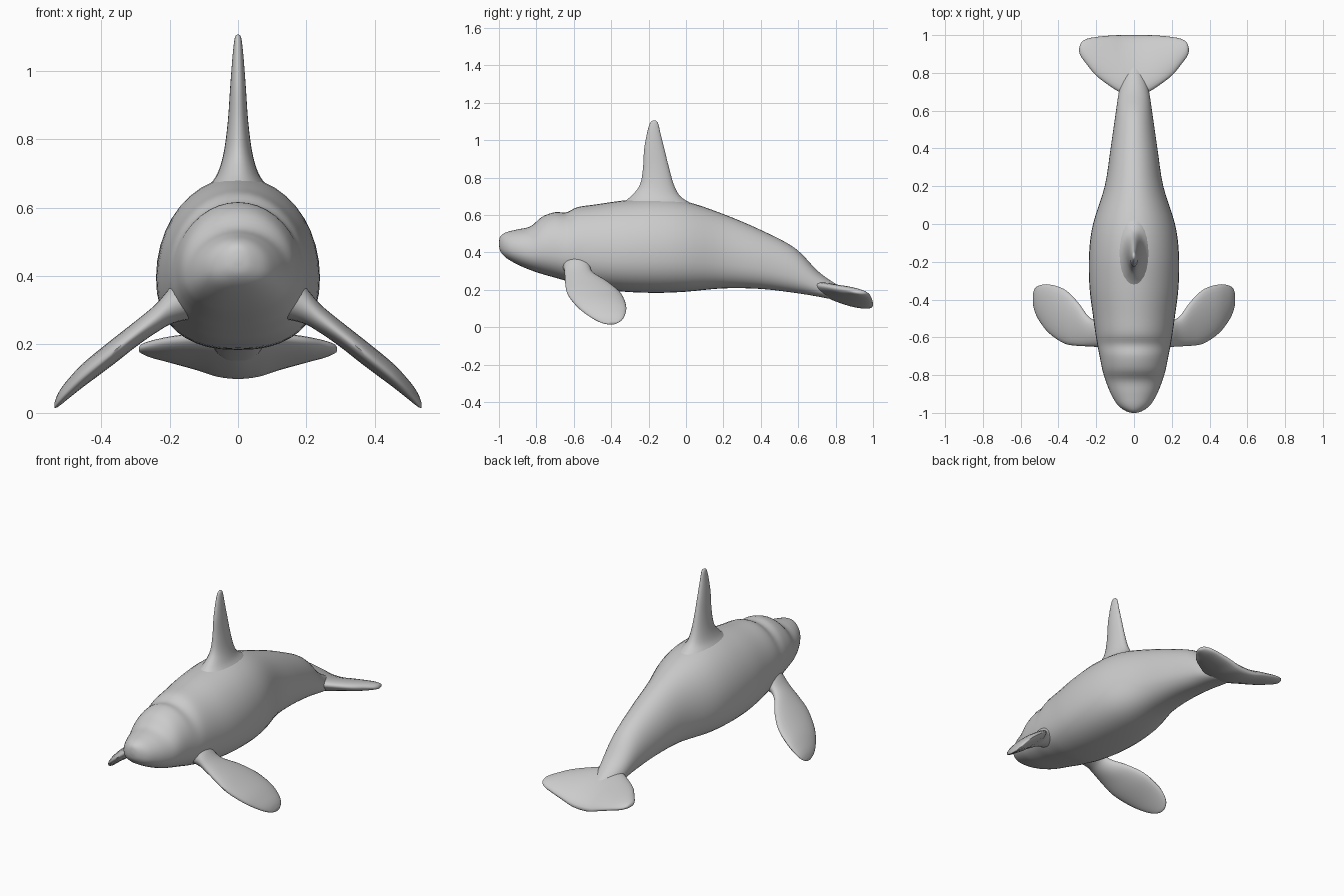
import bpy, bmesh, math

if "Cube" in bpy.data.objects:
    bpy.data.objects.remove(bpy.data.objects["Cube"])

grey = bpy.data.materials.new("soft_grey")
grey.diffuse_color = (0.6, 0.6, 0.6, 1)
grey.use_nodes = True
grey.node_tree.nodes["Principled BSDF"].inputs["Base Color"].default_value = grey.diffuse_color


def smooth_rows(rows, steps):
    """Catmull-Rom interpolation between rows of section values."""
    out = []
    for i in range(len(rows) - 1):
        p0, p1, p2 = rows[max(i - 1, 0)], rows[i], rows[i + 1]
        p3 = rows[min(i + 2, len(rows) - 1)]
        for s in range(steps):
            t = s / steps
            out.append([0.5 * (2 * b + (c - a) * t + (2 * a - 5 * b + 4 * c - d) * t * t
                               + (3 * b - a - 3 * c + d) * t ** 3)
                        for a, b, c, d in zip(p0, p1, p2, p3)])
    return out + [list(rows[-1])]


def loft(name, rows, section, sides, steps=4):
    """Skin rings made by section(row, cos, sin) and cap both ends."""
    bm = bmesh.new()
    rings = []
    for row in smooth_rows(rows, steps):
        angles = [2 * math.pi * k / sides for k in range(sides)]
        rings.append([bm.verts.new(section(row, math.cos(a), math.sin(a))) for a in angles])
    for r, q in zip(rings, rings[1:]):
        for k in range(sides):
            n = (k + 1) % sides
            bm.faces.new((r[k], r[n], q[n], q[k]))
    bm.faces.new(rings[0])
    bm.faces.new(rings[-1])
    bmesh.ops.recalc_face_normals(bm, faces=bm.faces)
    mesh = bpy.data.meshes.new(name)
    bm.to_mesh(mesh)
    bm.free()
    mesh.materials.append(grey)
    obj = bpy.data.objects.new(name, mesh)
    bpy.context.collection.objects.link(obj)
    bpy.ops.object.select_all(action='DESELECT')
    obj.select_set(True)
    bpy.context.view_layer.objects.active = obj
    bpy.ops.object.shade_smooth_by_angle(angle=math.radians(60))
    return obj


# Body: y, half width, top z, bottom z
body_rows = [
    (-1.0, .008, .455, .44), (-.992, .04, .487, .405), (-.96, .085, .508, .37),
    (-.90, .122, .523, .335), (-.83, .15, .54, .305), (-.77, .168, .59, .285),
    (-.70, .182, .615, .265), (-.64, .194, .614, .248), (-.58, .204, .642, .232),
    (-.48, .218, .657, .208), (-.33, .236, .678, .19), (-.16, .238, .69, .184),
    (0, .217, .672, .19), (.2, .155, .605, .208), (.4, .124, .52, .205),
    (.58, .098, .425, .184), (.7, .08, .305, .165), (.78, .06, .245, .15),
    (.86, .03, .2, .14)]


def body_section(row, c, s):
    y, w, top, bottom = row
    mid = bottom + (top - bottom) * .42
    if s >= 0:
        return (w * c, y, mid + (top - mid) * s)
    # fuller belly than back
    e = 2 / 2.4
    return (w * math.copysign(abs(c) ** e, c), y, mid - (mid - bottom) * abs(s) ** e)


loft("body", body_rows, body_section, 40)

# Dorsal fin: z, front y, rear y, half thickness
fin_rows = [
    (.61, -.40, .10, .12), (.66, -.345, .03, .087), (.70, -.295, -.03, .06), (.76, -.247, -.064, .042),
    (.85, -.23, -.09, .03), (.95, -.224, -.115, .023), (1.03, -.21, -.135, .017),
    (1.08, -.197, -.146, .012), (1.1, -.186, -.155, .008), (1.106, -.174, -.166, .002)]


def fin_section(row, c, s):
    z, y0, y1, t = row
    return (t * s, (y0 + y1) / 2 + (y1 - y0) / 2 * c, z)


loft("dorsal_fin", fin_rows, fin_section, 24)


# Wing-like parts: x, front y, rear y, front z, rear z, half thickness
def wing_section(row, c, s):
    x, y0, y1, z0, z1, t = row
    u = (1 + c) / 2
    return (x, y0 + (y1 - y0) * u, z0 + (z1 - z0) * u + t * s)


# Flippers
flipper_rows = [
    (.13, -.67, -.48, .345, .345, .07), (.19, -.653, -.51, .318, .318, .056),
    (.24, -.648, -.49, .276, .276, .042), (.3, -.645, -.41, .23, .23, .038),
    (.37, -.632, -.345, .175, .175, .038), (.45, -.578, -.32, .11, .115, .035),
    (.5, -.515, -.325, .062, .07, .028), (.525, -.465, -.342, .035, .042, .02),
    (.536, -.42, -.37, .02, .024, .008)]
for side, label in ((1, "right"), (-1, "left")):
    rows = [(side * r[0],) + r[1:] for r in flipper_rows]
    loft(label + "_flipper", rows, wing_section, 24)

# Tail flukes: half span, mirrored through the centre
half = [
    (.06, .69, 1.0, .225, .12, .042), (.12, .725, .998, .22, .138, .036),
    (.2, .785, .99, .21, .16, .029), (.25, .845, .98, .20, .172, .022),
    (.28, .885, .96, .192, .182, .014), (.29, .91, .93, .187, .184, .005)]
centre = [(0, .67, 1.0, .225, .115, .045)]
rows = [(-r[0],) + r[1:] for r in reversed(half)] + centre + half
loft("tail_flukes", rows, wing_section, 24)
